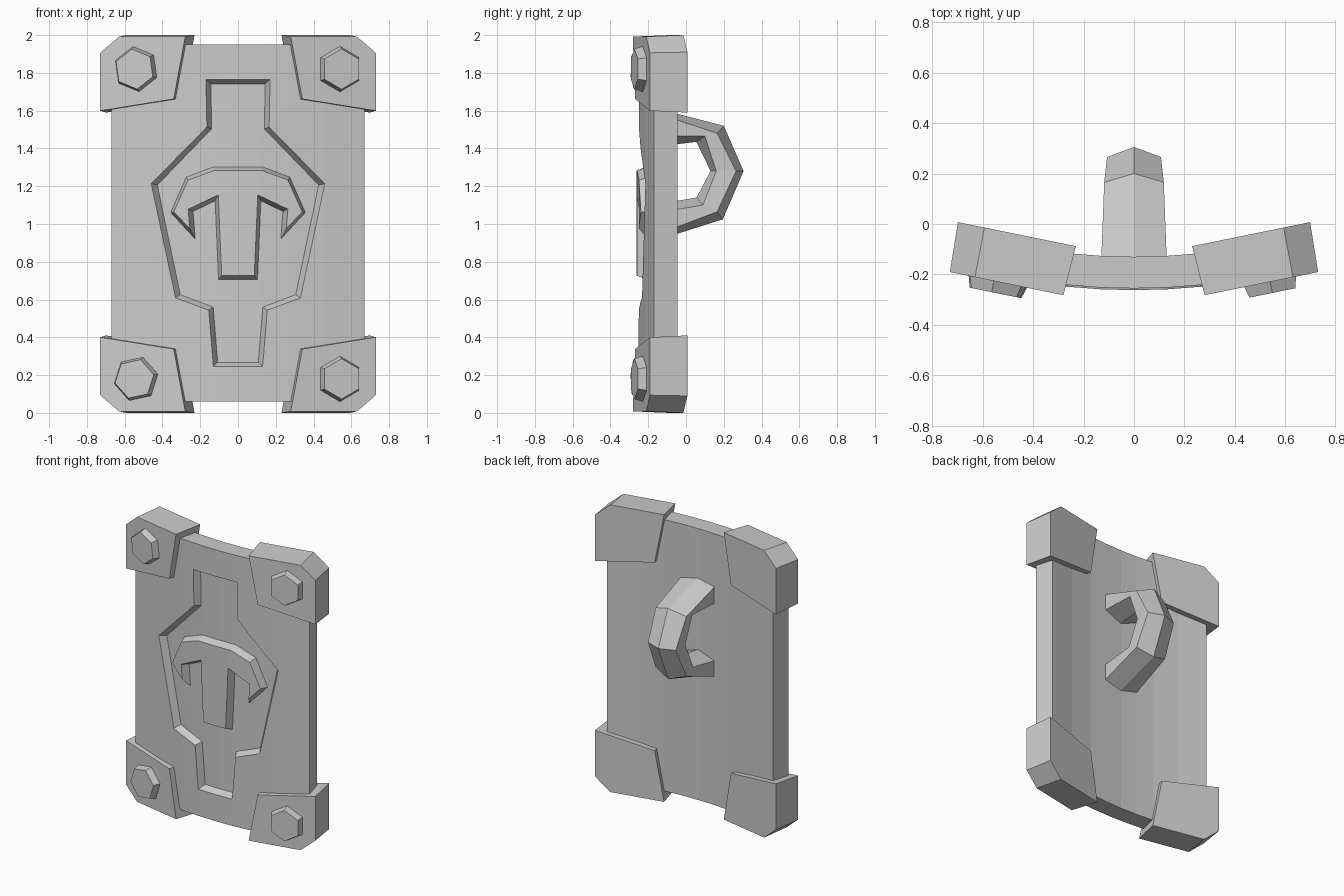
import bpy, bmesh
from math import sin, cos, radians, pi
from mathutils import Matrix

if "Cube" in bpy.data.objects:
    bpy.data.objects.remove(bpy.data.objects["Cube"])

COLUMNS = [0, 0.13, 0.27, 0.46, 0.67]
FRONT = -0.255


def finish(name, bm):
    bmesh.ops.recalc_face_normals(bm, faces=bm.faces[:])
    me = bpy.data.meshes.new(name)
    bm.to_mesh(me)
    bm.free()
    ob = bpy.data.objects.new(name, me)
    bpy.context.collection.objects.link(ob)
    return ob


def prism(pts, y, depth, inset, toward):
    """Outline in x,z at depth y, extruded toward +y or -y with sloped sides."""
    bm = bmesh.new()
    vs = [bm.verts.new((x, y, z)) for x, z in pts]
    f = bm.faces.new(vs)
    f.normal_update()
    if f.normal.y * toward < 0:
        f.normal_flip()
    bmesh.ops.inset_individual(bm, faces=[f], thickness=inset, depth=depth,
                               use_even_offset=True)
    bm.faces.new(vs)
    return bm


def mirrored(half):
    return half + [(-x, z) for x, z in reversed(half)]


def curve(x):
    """Faceted parabola used to bow the shield."""
    x = abs(x)
    for a, b in zip(COLUMNS, COLUMNS[1:]):
        if x <= b + 1e-5:
            break
    return 0.19 * (a * a + (b * b - a * a) * (x - a) / (b - a))


def bend(bm):
    bmesh.ops.triangulate(bm, faces=bm.faces[:])
    for c in sorted({s * c for c in COLUMNS[:-1] for s in (1, -1)}):
        bmesh.ops.bisect_plane(bm, geom=bm.verts[:] + bm.edges[:] + bm.faces[:],
                               plane_co=(c, 0, 0), plane_no=(1, 0, 0), dist=1e-5)
    for v in bm.verts:
        x, y, z = v.co
        v.co = (x - 0.38 * x * (y - FRONT), y + curve(x), z)
    bmesh.ops.dissolve_limit(bm, angle_limit=0.012, verts=bm.verts[:], edges=bm.edges[:])


# Shield plate with a recessed panel, cut flat and then bowed
plate = finish("shield_plate", prism(
    [(-0.67, 0.06), (0.67, 0.06), (0.67, 1.95), (-0.67, 1.95)], FRONT, 0.125, 0, 1))
recess = mirrored([(0.135, 0.24), (0.16, 0.54), (0.335, 0.605), (0.465, 1.215),
                   (0.17, 1.515), (0.175, 1.77)])
cutter = finish("recess_cutter", prism(recess, FRONT - 0.01, 0.055, 0.028, 1))
cutter.hide_render = True
mod = plate.modifiers.new("recess", 'BOOLEAN')
mod.operation = 'DIFFERENCE'
mod.solver = 'EXACT'
mod.object = cutter
bpy.context.view_layer.update()
cut = bpy.data.meshes.new_from_object(plate.evaluated_get(bpy.context.evaluated_depsgraph_get()))
plate.modifiers.clear()
bpy.data.objects.remove(cutter)
bm = bmesh.new()
bm.from_mesh(cut)
bend(bm)
bm.to_mesh(plate.data)
bm.free()

# Raised relief inside the recess
relief = mirrored([(0.107, 0.705), (0.125, 1.12), (0.24, 1.065), (0.228, 0.915),
                   (0.365, 1.06), (0.28, 1.25), (0.13, 1.305)])
bm = prism(relief, FRONT + 0.05, 0.057, 0.022, -1)
bend(bm)
finish("raised_relief", bm)

# Corner brackets and hexagonal bolts, mirrored into the four corners
bracket = [(-0.255, 2.0), (0.115, 2.0), (0.222, 1.91), (0.222, 1.59), (-0.19, 1.655)]
place = Matrix.Translation((0.5, -0.135, 0)) @ Matrix.Rotation(radians(11.5), 4, 'Z')
for label, sx, sz, turn in (("top_right", 1, 1, 0), ("top_left", -1, 1, 8),
                            ("bottom_right", 1, -1, 0), ("bottom_left", -1, -1, 18)):
    flip = (Matrix.Translation((0, 0, 1)) @ Matrix.Diagonal((sx, 1, sz, 1))
            @ Matrix.Translation((0, 0, -1)))
    hexagon = [(0.02 + 0.122 * sin(radians(turn) + k * pi / 3),
                1.82 + 0.122 * cos(radians(turn) + k * pi / 3)) for k in range(6)]
    for part, bm in (("bracket", prism(bracket, 0.1, 0.2, 0.008, -1)),
                     ("bolt", prism(hexagon, -0.095, 0.05, 0.013, -1))):
        bm.transform(flip @ place)
        finish(f"{part}_{label}", bm)

# Rear handle: hexagonal section swept round an arch
# each ring: half width, then (y, z) of outer ridge, outer edge, inner edge, inner ridge
rings = [
    (0.13, (-0.15, 1.61), (-0.15, 1.585), (-0.15, 1.465), (-0.15, 1.41)),
    (0.118, (0.2, 1.52), (0.165, 1.48), (0.10, 1.465), (0.055, 1.435)),
    (0.107, (0.305, 1.28), (0.265, 1.28), (0.16, 1.28), (0.13, 1.28)),
    (0.118, (0.195, 1.025), (0.165, 1.065), (0.09, 1.1), (0.055, 1.14)),
    (0.13, (-0.15, 0.915), (-0.15, 0.945), (-0.15, 1.06), (-0.15, 1.105)),
]
bm = bmesh.new()
loops = []
for w, o, so, si, i in rings:
    section = [(0, o), (w, so), (w, si), (0, i), (-w, si), (-w, so)]
    loops.append([bm.verts.new((x, *p)) for x, p in section])
for a, b in zip(loops, loops[1:]):
    for k in range(6):
        n = (k + 1) % 6
        bm.faces.new((a[k], a[n], b[n], b[k]))
bm.faces.new(loops[0])
bm.faces.new(loops[-1])
finish("rear_handle", bm)
